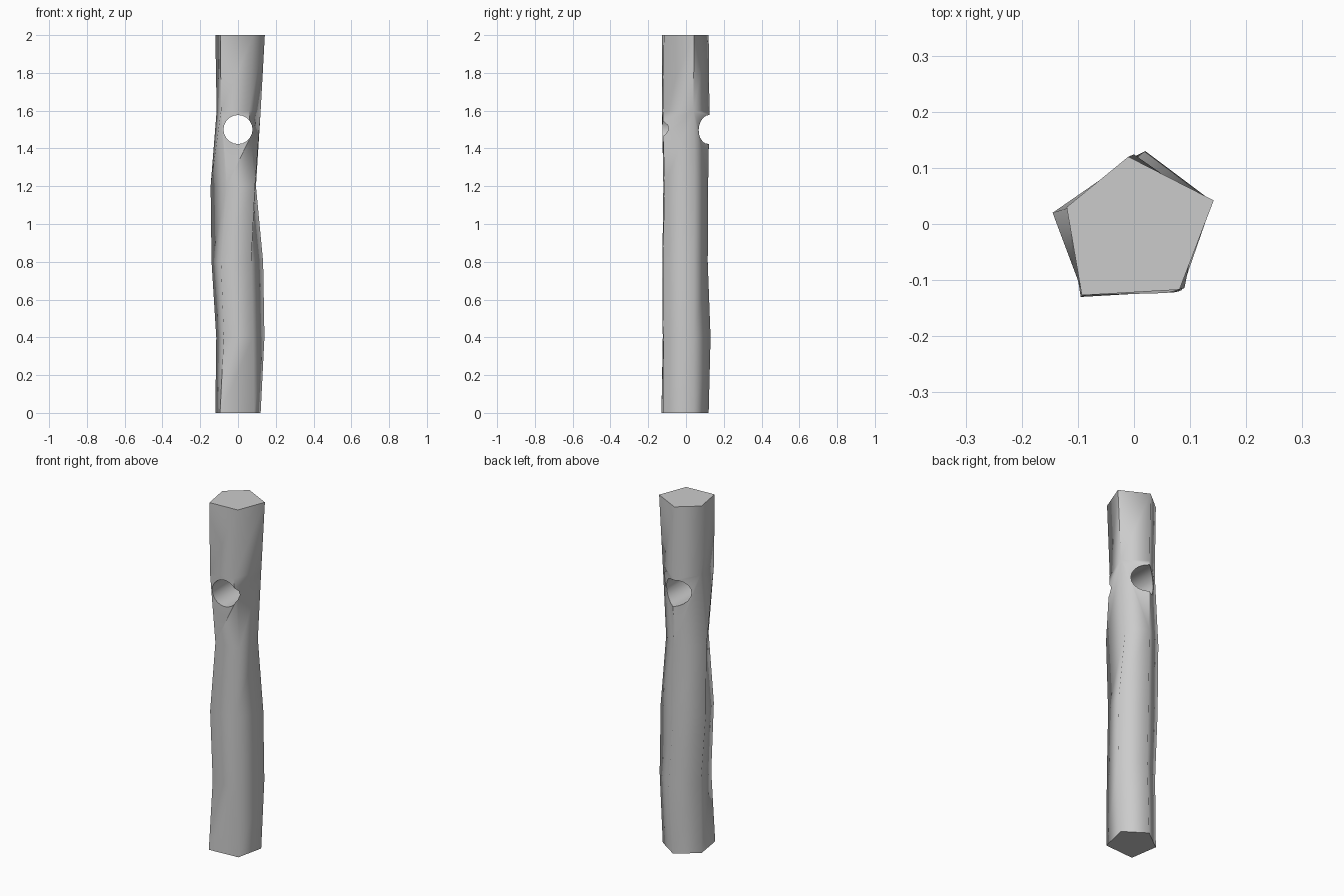
import bpy, bmesh, math

if "Cube" in bpy.data.objects:
    bpy.data.objects.remove(bpy.data.objects["Cube"])

# Hand-hewn pentagonal post: one ring of corners every 0.4 units
# corner order: left, front-left, front-right, right, back
RINGS = [
    [(-.12, .03), (-.095, -.13), (.085, -.118), (.12, .04), (0, .12)],
    [(-.115, .03), (-.075, -.123), (.08, -.12), (.14, .04), (.02, .13)],
    [(-.14, .02), (-.09, -.125), (.07, -.122), (.133, .04), (0, .115)],
    [(-.145, .02), (-.06, -.12), (.09, -.114), (.095, .045), (-.005, .117)],
    [(-.113, .03), (-.09, -.127), (.058, -.123), (.12, .04), (0, .124)],
    [(-.12, .03), (-.093, -.127), (.081, -.117), (.142, .042), (-.01, .12)],
]
bm = bmesh.new()
rings = [[bm.verts.new((x, y, 0.4 * i)) for x, y in r] for i, r in enumerate(RINGS)]
for a, b in zip(rings, rings[1:]):
    for k in range(5):
        n = (k + 1) % 5
        bm.faces.new((a[k], a[n], b[n], b[k]))
bm.faces.new(rings[0][::-1])
bm.faces.new(rings[-1])
bmesh.ops.recalc_face_normals(bm, faces=bm.faces)
mesh = bpy.data.meshes.new("post")
bm.to_mesh(mesh)
bm.free()
post = bpy.data.objects.new("post", mesh)
bpy.context.collection.objects.link(post)

# Peg hole bored front to back
bpy.ops.mesh.primitive_cylinder_add(vertices=20, radius=0.077, depth=0.6,
                                    location=(0, 0, 1.5),
                                    rotation=(math.pi / 2, 0, 0))
cutter = bpy.context.object
cutter.name = "hole_cutter"
cutter.hide_render = True
mod = post.modifiers.new("hole", "BOOLEAN")
mod.operation, mod.solver, mod.object = "DIFFERENCE", "EXACT", cutter
bpy.ops.object.select_all(action="DESELECT")
post.select_set(True)
bpy.context.view_layer.objects.active = post
bpy.ops.object.modifier_apply(modifier="hole")
bpy.data.objects.remove(cutter)

# Soft long corners, crisp ends
bpy.ops.object.shade_smooth_by_angle(angle=math.radians(80))
